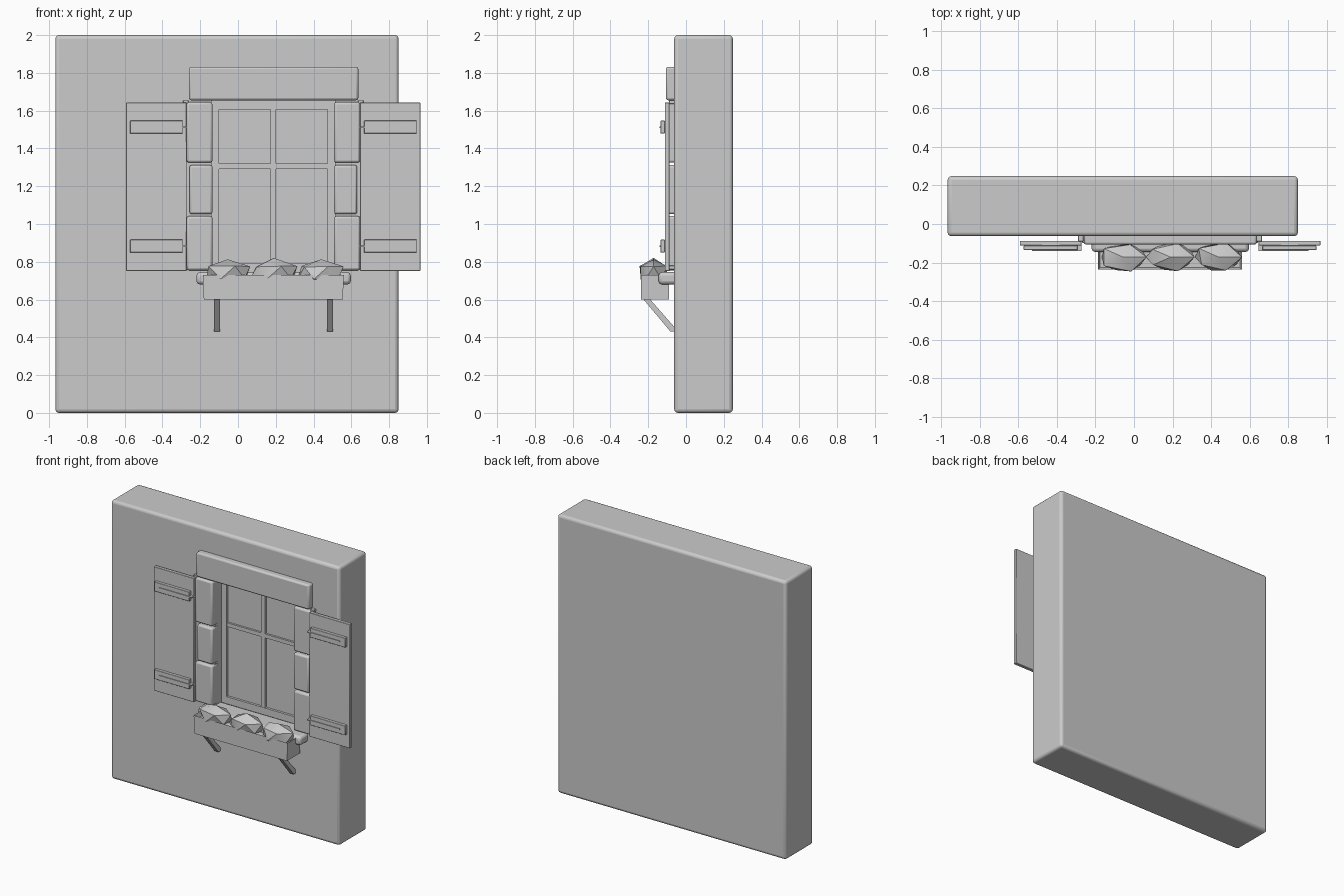
import bpy, bmesh, math, random
from mathutils import Vector

if "Cube" in bpy.data.objects:
    bpy.data.objects.remove(bpy.data.objects["Cube"])

random.seed(4)
CX = 0.187  # window centre line


def finish(ob, bevel=0, segs=2):
    if bevel:
        m = ob.modifiers.new("bevel", 'BEVEL')
        m.width, m.segments = bevel, segs
    bpy.ops.object.select_all(action='DESELECT')
    ob.select_set(True)
    bpy.context.view_layer.objects.active = ob
    bpy.ops.object.shade_smooth_by_angle(angle=math.radians(35))
    return ob


def new_object(name, bm):
    me = bpy.data.meshes.new(name)
    bmesh.ops.recalc_face_normals(bm, faces=bm.faces)
    bm.to_mesh(me)
    bm.free()
    ob = bpy.data.objects.new(name, me)
    bpy.context.collection.objects.link(ob)
    return ob


def box(name, x, y, z, bevel=0, segs=2):
    bm = bmesh.new()
    bmesh.ops.create_cube(bm, size=1)
    for v in bm.verts:
        v.co = Vector([(r[0] + r[1]) / 2 + c * (r[1] - r[0]) for c, r in zip(v.co, (x, y, z))])
    return finish(new_object(name, bm), bevel, segs)


def sided(x0, x1, s):
    # mirror an x range about the window centre when s = 1
    return (x0, x1) if s < 0 else (2 * CX - x1, 2 * CX - x0)


# wall with rounded edges and a window recess
wall = box("wall", (-0.967, 0.85), (-0.063, 0.248), (0, 2), 0.02, 3)
cutter = box("recess_cutter", (-0.14, 0.514), (-0.2, 0.045), (0.73, 1.66))
cutter.hide_render = True
cutter.hide_set(True)
cut = wall.modifiers.new("recess", 'BOOLEAN')
cut.object, cut.solver = cutter, 'EXACT'

# glass, window frame and glazing bars
box("glass", (-0.14, 0.514), (0.032, 0.046), (0.73, 1.66))
for s in (-1, 1):
    box("frame_side", sided(-0.14, -0.10, s), (0.015, 0.04), (0.73, 1.66))
box("frame_top", (-0.10, 0.474), (0.015, 0.04), (1.605, 1.66))
box("frame_bottom", (-0.10, 0.474), (0.015, 0.04), (0.73, 0.79))
box("bar_vertical", (CX - 0.015, CX + 0.015), (0.018, 0.04), (0.79, 1.605))
box("bar_horizontal", (-0.10, 0.474), (0.018, 0.04), (1.292, 1.32))

# stone surround
box("lintel", (-0.26, 0.637), (-0.107, -0.04), (1.655, 1.832), 0.012)
box("sill", (-0.22, 0.597), (-0.145, 0.02), (0.68, 0.745), 0.018)
for s in (-1, 1):
    for x0, z0, z1 in ((-0.272, 1.325, 1.645), (-0.257, 1.052, 1.312), (-0.272, 0.755, 1.042)):
        box("jamb_stone", sided(x0, -0.135, s), (-0.1, -0.03), (z0, z1), 0.012)

# shutters with battens and hinge straps
for s in (-1, 1):
    box("shutter", sided(-0.592, -0.272, s), (-0.112, -0.087), (0.752, 1.642), 0.002, 1)
    for z in (0.883, 1.513):
        box("batten", sided(-0.572, -0.293, s), (-0.135, -0.112), (z - 0.034, z + 0.034), 0.002, 1)
        box("hinge_strap", sided(-0.53, -0.272, s), (-0.14, -0.112), (z - 0.004, z + 0.004))
    for z in (0.77, 1.645):
        box("hinge_pin", sided(-0.29, -0.262, s), (-0.09, -0.05), (z - 0.01, z + 0.01), 0.002, 1)

# planter box, tapered and open at the top
bm = bmesh.new()
bmesh.ops.create_cube(bm, size=1)
for v in bm.verts:
    top = v.co.z > 0
    half = 0.373 if top else 0.368
    v.co = Vector((CX + (half if v.co.x > 0 else -half),
                   -0.237 if v.co.y < 0 else -0.09, 0.73 if top else 0.6))
lid = max(bm.faces, key=lambda f: f.calc_center_median().z)
bmesh.ops.inset_region(bm, faces=[lid], thickness=0.015)
for v in lid.verts:
    v.co.z -= 0.03
finish(new_object("planter", bm))

# slanted brackets
for s in (-1, 1):
    x0, x1 = sided(-0.128, -0.096, s)
    bm = bmesh.new()
    profile = ((-0.225, 0.601), (-0.19, 0.601), (-0.062, 0.455), (-0.062, 0.432), (-0.084, 0.432))
    f = bm.faces.new([bm.verts.new((x0, y, z)) for y, z in profile])
    g = bmesh.ops.extrude_face_region(bm, geom=[f])
    bmesh.ops.translate(bm, vec=(x1 - x0, 0, 0), verts=[v for v in g['geom'] if isinstance(v, bmesh.types.BMVert)])
    finish(new_object("bracket", bm))

# low-poly plants
for x in (-0.055, 0.19, 0.44):
    bm = bmesh.new()
    bmesh.ops.create_icosphere(bm, subdivisions=1, radius=1)
    for v in bm.verts:
        k = random.uniform(0.92, 1.1)
        v.co = Vector((x + v.co.x * 0.132 * k, -0.172 + v.co.y * 0.08 * k,
                       0.742 + v.co.z * 0.073 * k))
    finish(new_object("plant", bm))
